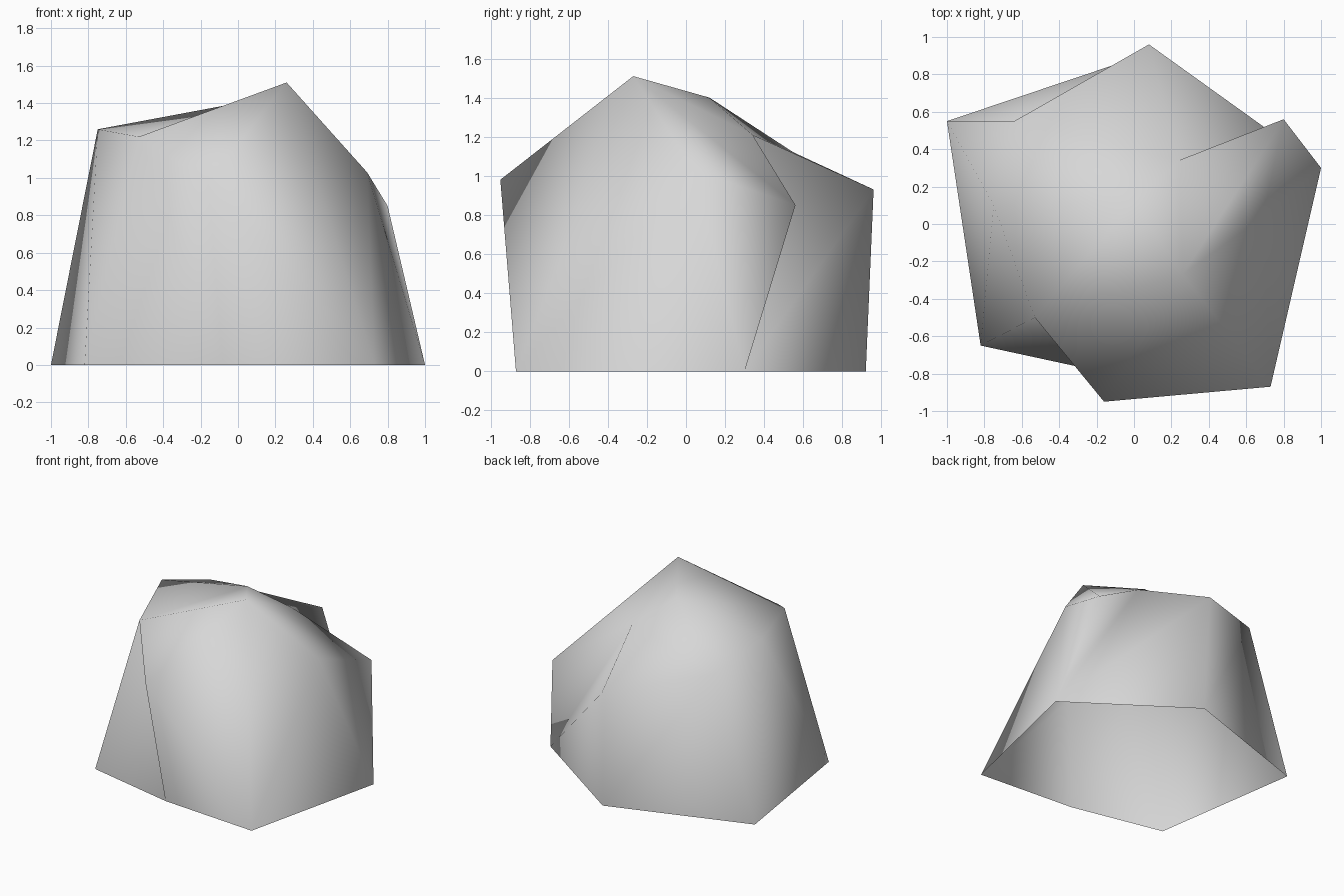
import bpy
import bmesh

cube = bpy.data.objects.get("Cube")
if cube:
    bpy.data.objects.remove(cube)

# Corner points of the boulder: ground ring, overhanging shoulder, crown
ground = {"A": (-1.0, 0.55), "B": (0.1, 0.92), "C": (1.0, 0.3),
          "D": (0.73, -0.87), "E": (-0.82, -0.65), "G": (-0.08, -0.81)}
shoulder = {"P": (-0.16, -0.95, 0.98), "M": (0.69, 0.04, 1.03),
            "R": (0.8, 0.56, 0.85), "S": (0.08, 0.96, 0.93),
            "W": (-0.64, 0.55, 1.12), "Q": (-0.75, 0.1, 1.26),
            "V": (-0.53, -0.5, 1.22)}
crown = {"T": (0.26, -0.27, 1.51), "U": (0.0, 0.12, 1.4),
         "N": (0.24, 0.34, 1.21)}

# Facets, each named by its three corners, counter-clockwise from outside
walls = "GDP DTP DMT DCM CRM CNR CSN CBS BWS BAW AQW AEQ EVQ EGV VGP"
top = "PTV VUQ VTU QUW UNW WNS UTN TRN TMR"

bm = bmesh.new()
corner = {k: bm.verts.new((x, y, 0)) for k, (x, y) in ground.items()}
for ring in (shoulder, crown):
    corner.update({k: bm.verts.new(p) for k, p in ring.items()})
for facet in (walls + " " + top).split():
    bm.faces.new([corner[k] for k in facet]).smooth = True
mesh = bpy.data.meshes.new("boulder")
bm.to_mesh(mesh)
bm.free()

# Plain grey stone
stone = bpy.data.materials.new("grey stone")
stone.use_nodes = True
colour = (0.68, 0.68, 0.68, 1.0)
stone.diffuse_color = colour
stone.node_tree.nodes["Principled BSDF"].inputs["Base Color"].default_value = colour
mesh.materials.append(stone)

boulder = bpy.data.objects.new("boulder", mesh)
bpy.context.collection.objects.link(boulder)
